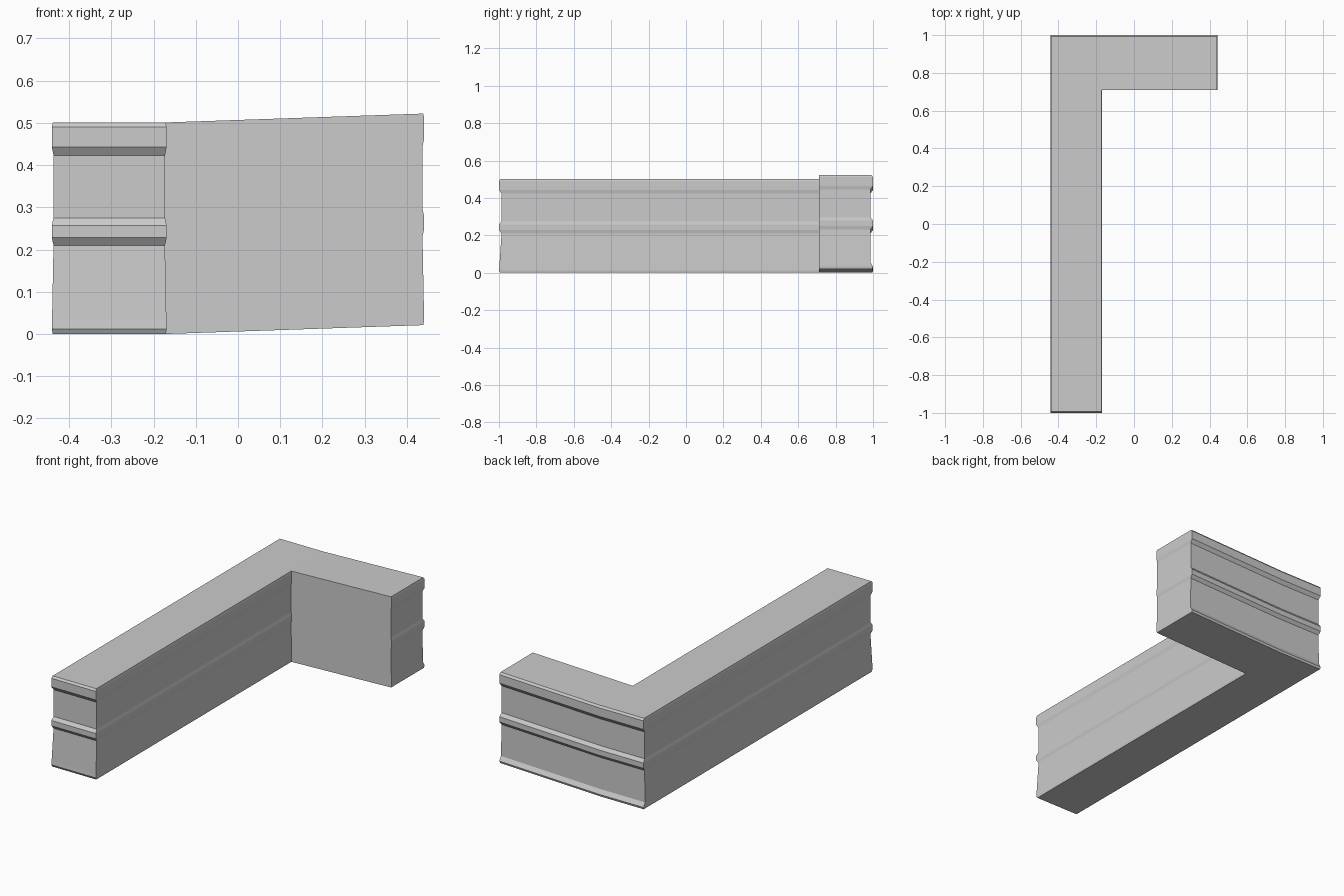
import bpy
import bmesh

if "Cube" in bpy.data.objects:
    bpy.data.objects.remove(bpy.data.objects["Cube"])

# Moulding profile: height, inset on front/side faces, inset on back face (fractions)
PROFILE = [
    (0.000, 0.5, 0.3), (0.012, 0.0, 0.0), (0.035, 0.15, 1.0), (0.210, 1.0, 1.0),
    (0.228, 0.0, 0.0), (0.257, 0.0, 0.0), (0.275, 1.0, 1.0), (0.423, 1.0, 1.0),
    (0.443, 0.0, 0.0), (0.490, 0.0, 0.0), (0.501, 0.6, 0.6),
]
DEPTH_X, DEPTH_Y = 0.004, 0.014
LEFT, INNER, RIGHT = -0.441, -0.169, 0.441
RISE = 0.021  # the short wing climbs toward its free end


def plan_ring(bm, z, side, back):
    dx, dy, db = side * DEPTH_X, side * DEPTH_Y, back * DEPTH_Y
    pts = [
        (LEFT + dx, -1 + dy, z),
        (INNER - dx, -1 + dy, z),
        (INNER - dx, 0.71, z),
        (RIGHT - dx, 0.71, z + RISE),
        (RIGHT - dx, 1 - db, z + RISE),
        (INNER - dx, 1 - db, z),
        (LEFT + dx, 1 - db, z),
    ]
    return [bm.verts.new(p) for p in pts]


# L-shaped wall, lofted through the profile
bm = bmesh.new()
rings = [plan_ring(bm, *level) for level in PROFILE]
for low, high in zip(rings, rings[1:]):
    for i in range(len(low)):
        j = (i + 1) % len(low)
        bm.faces.new((low[i], low[j], high[j], high[i]))

# Top and bottom caps: long run and sloping wing
for ring in (rings[0], rings[-1]):
    bm.faces.new([ring[i] for i in (0, 1, 2, 5, 6)])
    bm.faces.new([ring[i] for i in (2, 3, 4, 5)])

bmesh.ops.recalc_face_normals(bm, faces=bm.faces)
mesh = bpy.data.meshes.new("corner_wall")
bm.to_mesh(mesh)
bm.free()
wall = bpy.data.objects.new("corner_wall", mesh)
bpy.context.collection.objects.link(wall)
